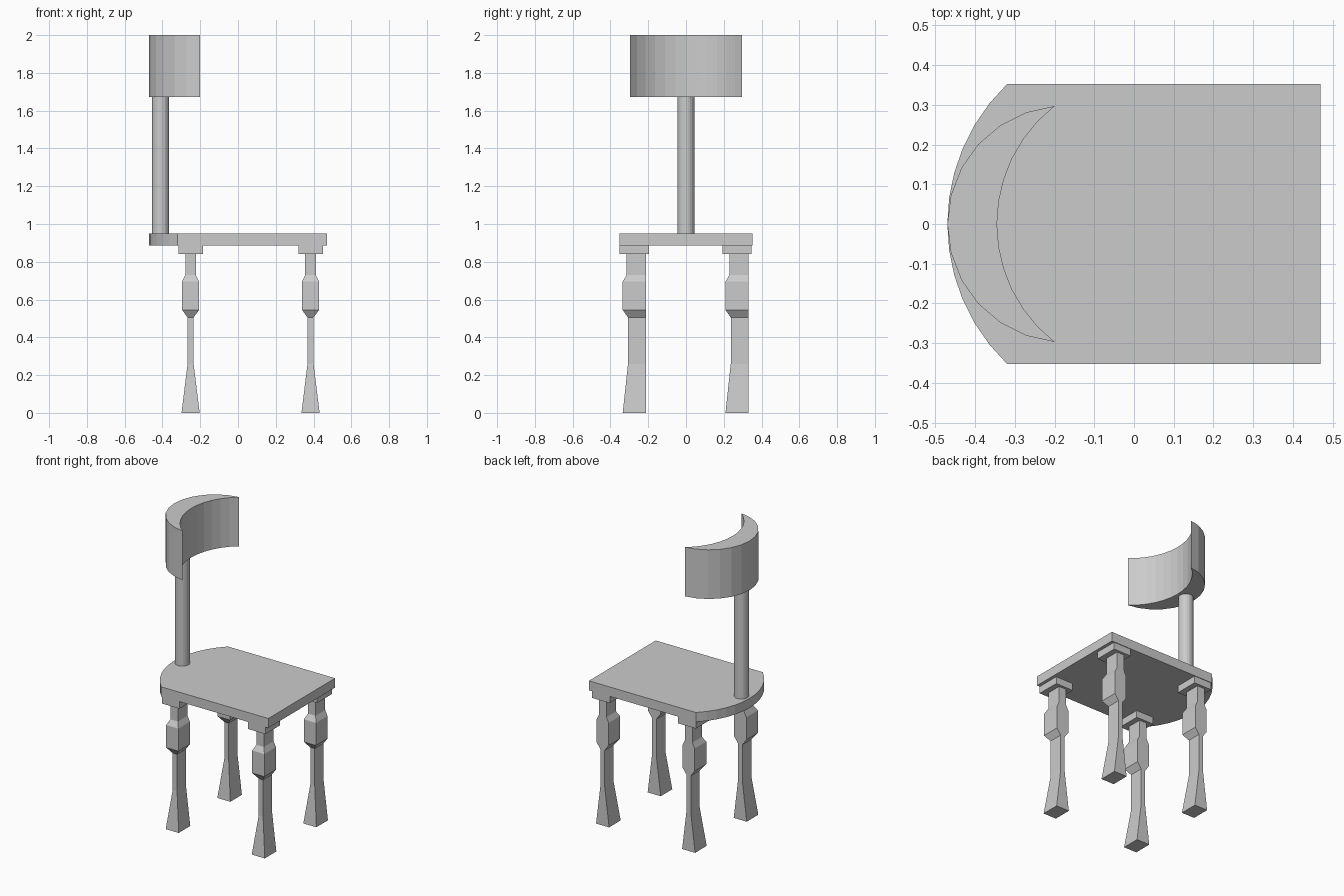
import bpy, bmesh
from math import sin, cos, asin

if "Cube" in bpy.data.objects:
    bpy.data.objects.remove(bpy.data.objects["Cube"])


def make_object(name, bm):
    bmesh.ops.recalc_face_normals(bm, faces=bm.faces)
    mesh = bpy.data.meshes.new(name)
    bm.to_mesh(mesh)
    bm.free()
    obj = bpy.data.objects.new(name, mesh)
    bpy.context.collection.objects.link(obj)
    return obj


def arc(x_end, x_mid, half, steps=12):
    """Arc bulging to -x, from (x_end, half) through (x_mid, 0) to (x_end, -half)."""
    sag = x_end - x_mid
    r = (half * half + sag * sag) / (2 * sag)
    a = asin(min(1, half / r))
    return [(x_mid + r - r * cos(a - 2 * a * i / steps),
             r * sin(a - 2 * a * i / steps)) for i in range(steps + 1)]


def extrude_outline(name, outline, z0, z1):
    bm = bmesh.new()
    face = bm.faces.new([bm.verts.new((x, y, z0)) for x, y in outline])
    new = bmesh.ops.extrude_face_region(bm, geom=[face])["geom"]
    # keep the bottom cap
    if not any(f.is_valid and f is face for f in bm.faces):
        bm.faces.new([v for v in bm.verts if abs(v.co.z - z0) < 1e-6])
    bmesh.ops.translate(bm, vec=(0, 0, z1 - z0),
                        verts=[v for v in new if isinstance(v, bmesh.types.BMVert)])
    return make_object(name, bm)


# Leg sections: height, half width in x, front y (the rear side is flat)
LEG_BACK = 0.061
LEG = [(0.0, 0.048, -0.061), (0.26, 0.016, -0.033), (0.505, 0.016, -0.033),
       (0.545, 0.045, -0.061), (0.695, 0.045, -0.061), (0.73, 0.028, -0.04),
       (0.84, 0.028, -0.04)]


def leg(name, cx, cy):
    bm = bmesh.new()
    rings = [[bm.verts.new((cx + x, cy + y, z)) for x, y in
              ((-w, f), (w, f), (w, LEG_BACK), (-w, LEG_BACK))] for z, w, f in LEG]
    for a, b in zip(rings, rings[1:]):
        for i in range(4):
            j = (i + 1) % 4
            bm.faces.new((a[i], a[j], b[j], b[i]))
    bm.faces.new(rings[0])
    bm.faces.new(rings[-1])
    make_object(name, bm)


# Seat with rounded end
extrude_outline("seat", arc(-0.32, -0.47, 0.352) + [(0.47, -0.352), (0.47, 0.352)],
                0.887, 0.95)

# Crescent backrest
outer = arc(-0.20, -0.47, 0.297)
inner = arc(-0.20, -0.345, 0.297)
extrude_outline("backrest", outer + inner[-2:0:-1], 1.672, 2.0)

# Post holding the backrest
bpy.ops.mesh.primitive_cylinder_add(vertices=24, radius=0.045, depth=0.74,
                                    location=(-0.41, 0, 1.31))
bpy.context.object.name = "back_post"

# Four legs, each with a mounting block
for end, cx in (("rear", -0.251), ("front", 0.384)):
    for side, cy in (("right", -0.274), ("left", 0.270)):
        leg(f"{end}_{side}_leg", cx, cy)
        bpy.ops.mesh.primitive_cube_add(size=1, location=(cx, cy, 0.8635))
        block = bpy.context.object
        block.name = f"{end}_{side}_leg_block"
        block.scale = (0.13, 0.156, 0.047)
